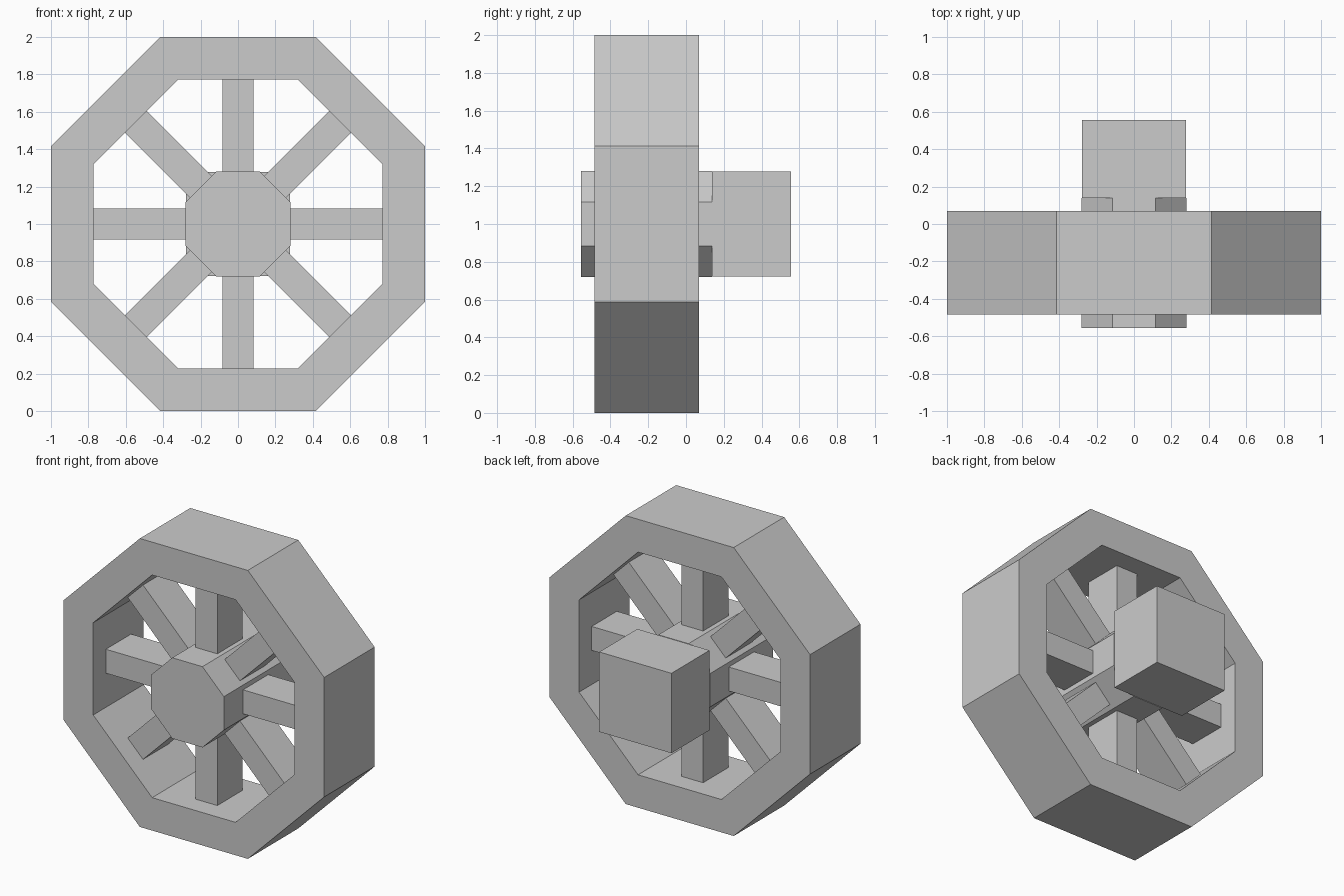
import bpy, bmesh
from math import pi, cos, sin
from mathutils import Matrix, Vector

cube = bpy.data.objects.get("Cube")
if cube:
    bpy.data.objects.remove(cube, do_unlink=True)

grey = bpy.data.materials.new("light grey")
grey.use_nodes = True
grey.diffuse_color = (0.6, 0.6, 0.6, 1)
grey.node_tree.nodes["Principled BSDF"].inputs["Base Color"].default_value = (0.6, 0.6, 0.6, 1)

CENTRE = Vector((0, 0, 1))


def add_part(name, bm):
    bmesh.ops.recalc_face_normals(bm, faces=bm.faces)
    mesh = bpy.data.meshes.new(name)
    bm.to_mesh(mesh)
    bm.free()
    mesh.materials.append(grey)
    obj = bpy.data.objects.new(name, mesh)
    bpy.context.collection.objects.link(obj)
    obj.location = CENTRE
    return obj


def octagon(bm, apothem, y):
    r = apothem / cos(pi / 8)
    angles = [pi / 8 + i * pi / 4 for i in range(8)]
    return [bm.verts.new((r * cos(a), y, r * sin(a))) for a in angles]


def bridge(bm, loop_a, loop_b):
    for i in range(8):
        j = (i + 1) % 8
        bm.faces.new((loop_a[i], loop_a[j], loop_b[j], loop_b[i]))


def add_box(name, low, high, turn=0):
    low, high = Vector(low), Vector(high)
    bm = bmesh.new()
    bmesh.ops.create_cube(bm, size=1)
    size = Matrix.Diagonal((high - low).to_4d())
    place = Matrix.Translation((low + high) / 2)
    bm.transform(Matrix.Rotation(turn, 4, 'Y') @ place @ size)
    return add_part(name, bm)


# Rim: octagonal ring with flat inner and outer walls
RIM_FRONT, RIM_BACK = -0.484, 0.069
bm = bmesh.new()
loops = [octagon(bm, 1, RIM_FRONT), octagon(bm, 1, RIM_BACK),
         octagon(bm, 0.772, RIM_BACK), octagon(bm, 0.772, RIM_FRONT)]
for k in range(4):
    bridge(bm, loops[k], loops[(k + 1) % 4])
add_part("rim", bm)

# Hub: solid octagonal prism slightly deeper than the rim
bm = bmesh.new()
front, back = octagon(bm, 0.28, -0.555), octagon(bm, 0.28, 0.138)
bridge(bm, front, back)
bm.faces.new(front)
bm.faces.new(back)
add_part("hub", bm)

# Spokes: eight beams, half as deep as the rim, from hub to rim
for i in range(8):
    add_box(f"spoke_{i + 1}", (0.25, -0.345, -0.083), (0.785, -0.069, 0.083), i * pi / 4)

# Axle block: box behind the hub
add_box("axle_block", (-0.277, 0.138, -0.277), (0.277, 0.555, 0.277))
